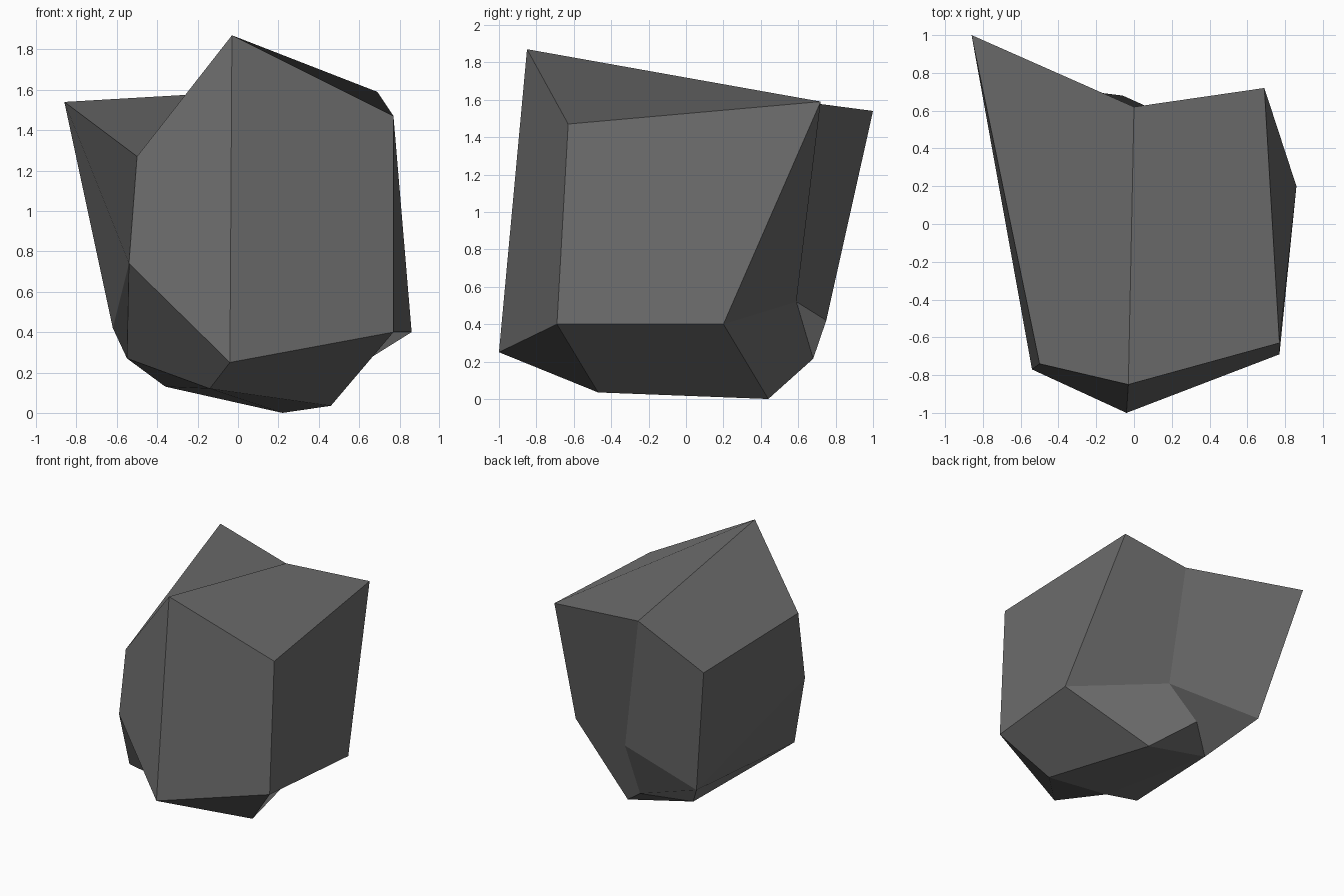
import bpy
import bmesh

default_cube = bpy.data.objects.get("Cube")
if default_cube:
    bpy.data.objects.remove(default_cube, do_unlink=True)


def flat_material(name, colour):
    """One plain material, same colour in viewport and render."""
    material = bpy.data.materials.new(name)
    material.use_nodes = True
    material.diffuse_color = colour
    shader = material.node_tree.nodes["Principled BSDF"]
    shader.inputs["Base Color"].default_value = colour
    shader.inputs["Roughness"].default_value = 0.9
    return material


# Corners of the boulder, named by where they sit
corners = {
    # crown
    "peak": (-.03, -.85, 1.87),
    "brow_left": (.77, -.63, 1.47),
    "back_left": (.69, .72, 1.59),
    "notch_top": (0, .62, 1.59),
    "horn": (-.86, 1, 1.54),
    "brow_right": (-.5, -.74, 1.27),
    # waist
    "chin": (-.04, -1, .25),
    "hip_front": (.77, -.69, .4),
    "hip_back": (.86, .2, .4),
    "cheek": (-.54, -.77, .74),
    "heel": (-.62, .75, .42),
    "notch_low": (.14, .59, .52),
    # underside
    "jaw": (-.55, -.62, .27),
    "base_right": (-.36, .42, .13),
    "base_front": (-.14, -.5, .12),
    "base_back": (.22, .44, 0),
    "base_left": (.46, -.47, .035),
    "spur": (-.06, .68, .215),
}

# Facets; each four-sided facet folds from its first corner to its third
facets = [
    # crown
    "peak brow_left back_left notch_top",
    "brow_right peak notch_top horn",
    # front and flanks
    "peak brow_right cheek chin",
    "peak chin hip_front brow_left",
    "brow_left hip_front hip_back back_left",
    "horn brow_right cheek heel",
    # back with its notch
    "back_left hip_back notch_low notch_top",
    "notch_top notch_low heel horn",
    "notch_low heel base_right spur",
    "notch_low spur base_back hip_back",
    # undercut
    "jaw base_right heel cheek",
    "chin hip_front base_left base_front",
    "cheek jaw base_front chin",
    "hip_front hip_back base_back base_left",
    # underside
    "jaw base_front base_right",
    "base_front base_left base_back base_right",
    "spur base_back base_right",
]

bm = bmesh.new()
points = {name: bm.verts.new(place) for name, place in corners.items()}
for facet in facets:
    bm.faces.new([points[name] for name in facet.split()])
bmesh.ops.recalc_face_normals(bm, faces=bm.faces[:])
for face in bm.faces:
    face.smooth = False

mesh = bpy.data.meshes.new("boulder")
bm.to_mesh(mesh)
bm.free()
mesh.materials.append(flat_material("dark grey stone", (.15, .15, .15, 1)))

boulder = bpy.data.objects.new("boulder", mesh)
bpy.context.scene.collection.objects.link(boulder)
